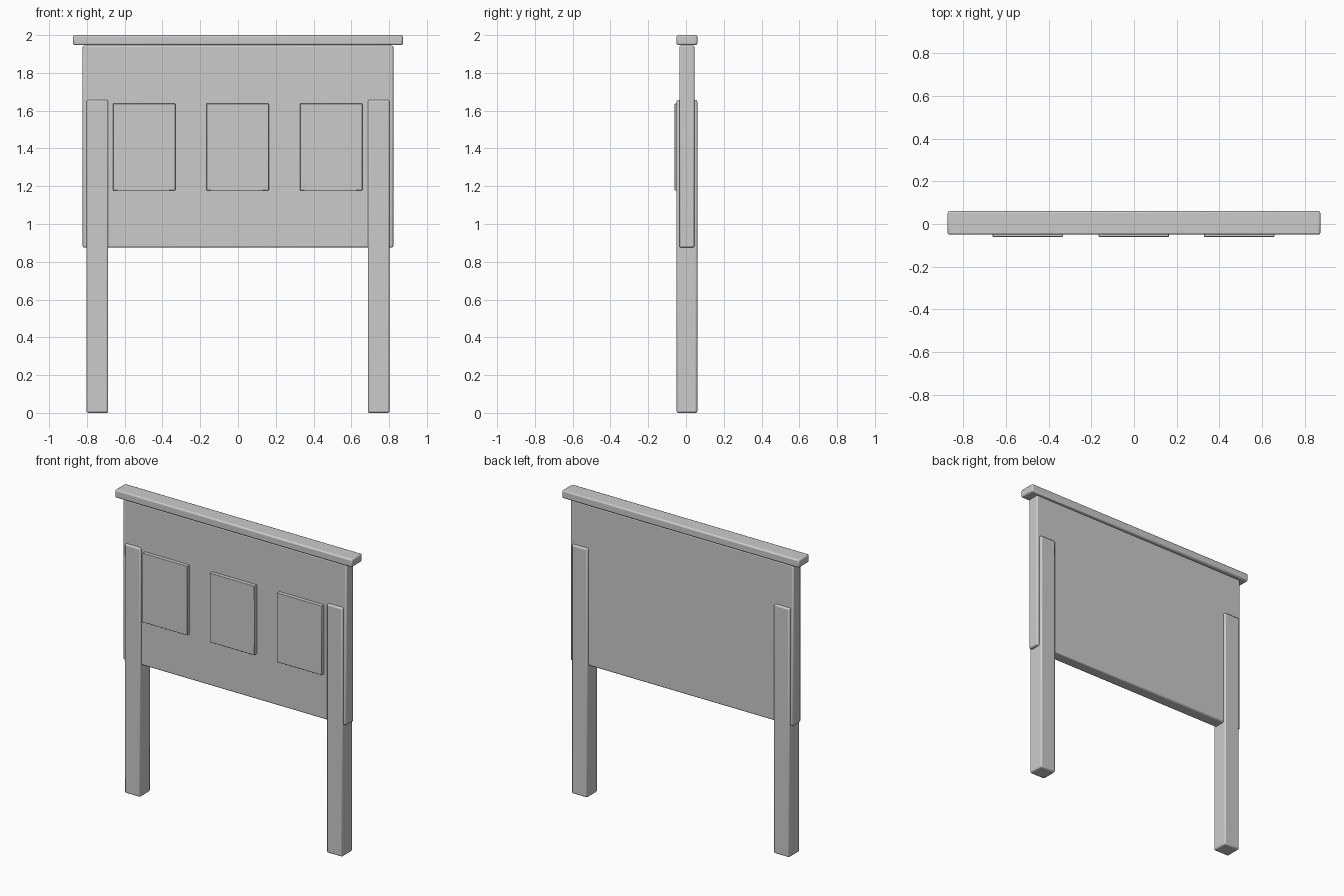
import bpy

if "Cube" in bpy.data.objects:
    bpy.data.objects.remove(bpy.data.objects["Cube"])


def box(name, x, y, z, bevel=0.009):
    """Softly bevelled box from (min, max) ranges on each axis."""
    ranges = (x, y, z)
    bpy.ops.mesh.primitive_cube_add(size=1, location=[(a + b) / 2 for a, b in ranges])
    ob = bpy.context.object
    ob.name = name
    ob.scale = [b - a for a, b in ranges]
    bpy.ops.object.transform_apply(location=False, rotation=False, scale=True)
    mod = ob.modifiers.new("soft_edges", 'BEVEL')
    mod.width = bevel
    mod.segments = 2
    bpy.ops.object.shade_smooth_by_angle()
    return ob


# Main board and overhanging top rail
box("board", (-0.822, 0.822), (-0.035, 0.045), (0.875, 1.945))
box("top_rail", (-0.873, 0.873), (-0.05, 0.06), (1.947, 2.0))

# Two legs running up through the board
for side, label in ((-1, "left"), (1, "right")):
    inner, outer = side * 0.687, side * 0.802
    box(label + "_leg", (min(inner, outer), max(inner, outer)),
        (-0.05, 0.06), (0.0, 1.657))

# Three raised panels on the front
for i, label in enumerate(("left", "middle", "right")):
    cx = (i - 1) * 0.495 - 0.002
    box(label + "_panel", (cx - 0.165, cx + 0.165), (-0.06, -0.03), (1.177, 1.638), 0.003)
